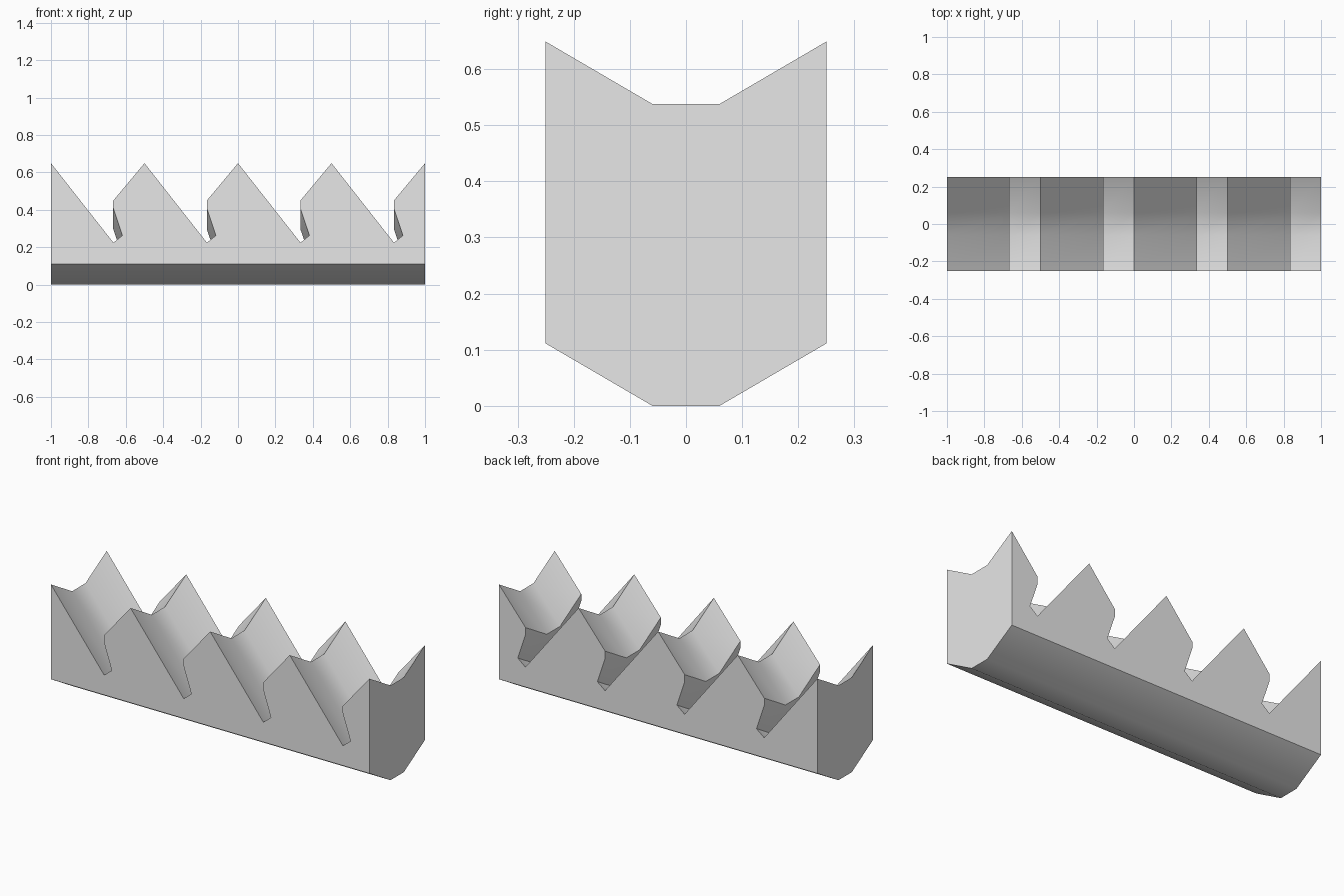
import bpy
import bmesh
import math

cube = bpy.data.objects.get("Cube")
if cube:
    bpy.data.objects.remove(cube, do_unlink=True)

# Plain grey material
grey = bpy.data.materials.new("light_grey")
grey.use_nodes = True
color = (0.8, 0.8, 0.8, 1.0)
grey.diffuse_color = color
grey.node_tree.nodes["Principled BSDF"].inputs["Base Color"].default_value = color

TEETH = 4
PITCH = 2.0 / TEETH
DROP = 0.111  # how far the middle of the V sits below the sides

# One saw tooth: peak, long slope, undercut hook
tooth = [(0, 0.649), (0.334, 0.224), (0.382, 0.263), (0.333, 0.409), (0.333, 0.449)]
outline = [(-1 + i * PITCH + x, z) for i in range(TEETH) for x, z in tooth]
outline += [(1, 0.649), (1, DROP), (-1, DROP)]

# Stations across the depth, with the vertical shift of the outline at each
stations = [(-0.25, 0), (-0.06, -DROP), (0.06, -DROP), (0.25, 0)]

# Loft the outline through the stations and cap front and back
bm = bmesh.new()
rings = [[bm.verts.new((x, y, z + dz)) for x, z in outline] for y, dz in stations]
count = len(outline)
for a, b in zip(rings, rings[1:]):
    for i in range(count):
        j = (i + 1) % count
        bm.faces.new((a[i], a[j], b[j], b[i]))
bm.faces.new(rings[0])
bm.faces.new(rings[-1])
bmesh.ops.recalc_face_normals(bm, faces=bm.faces[:])

mesh = bpy.data.meshes.new("toothed_rack")
bm.to_mesh(mesh)
bm.free()
mesh.materials.append(grey)
rack = bpy.data.objects.new("toothed_rack", mesh)
bpy.context.collection.objects.link(rack)

# Smooth across the V bend, keep the tooth edges sharp
bpy.ops.object.select_all(action="DESELECT")
rack.select_set(True)
bpy.context.view_layer.objects.active = rack
bpy.ops.object.shade_smooth_by_angle(angle=math.radians(33))
